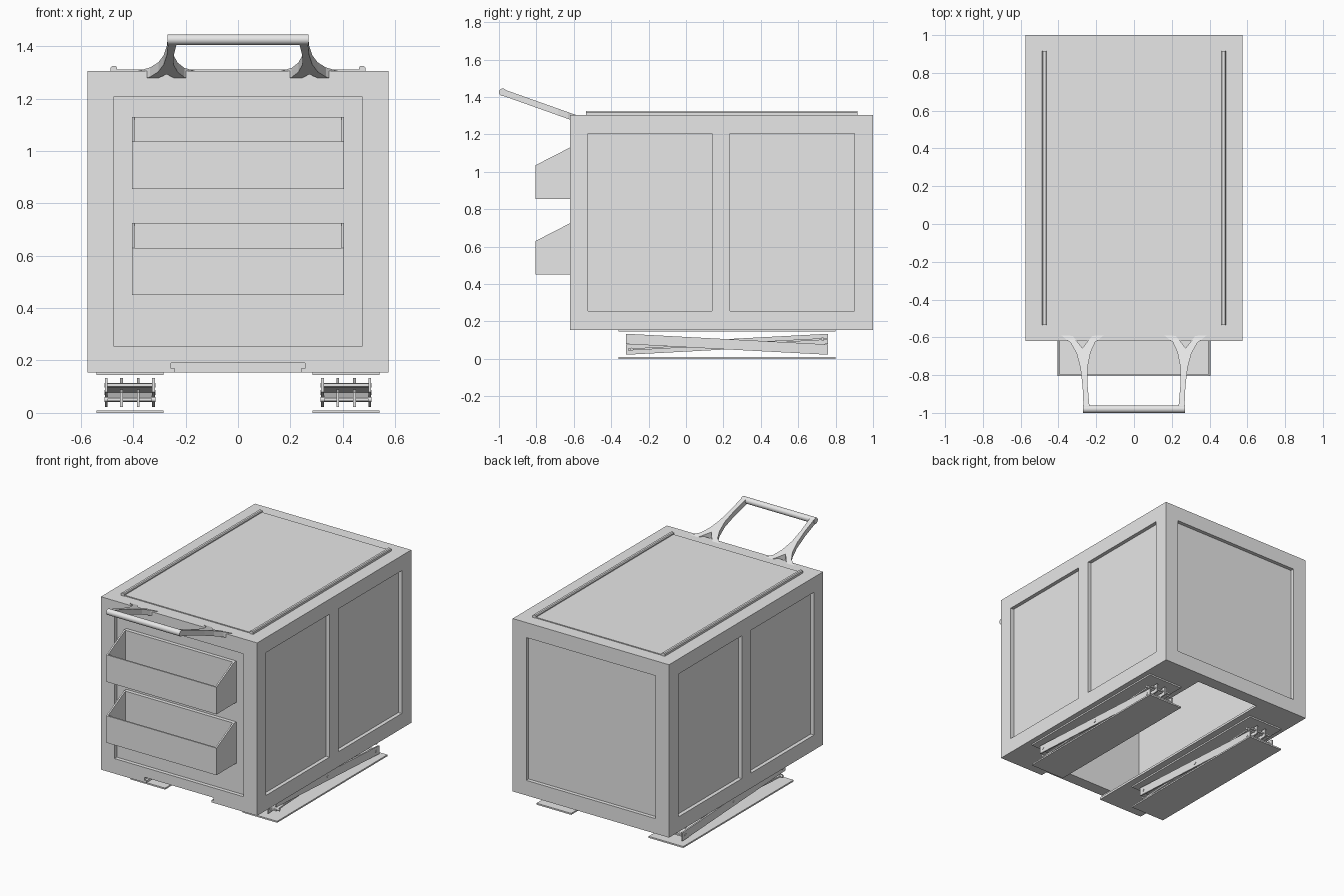
import bpy, bmesh, math
from mathutils import Matrix, Vector

if "Cube" in bpy.data.objects:
    bpy.data.objects.remove(bpy.data.objects["Cube"])

grey = bpy.data.materials.new("plain_grey")
grey.diffuse_color = (0.8, 0.8, 0.8, 1)
grey.use_nodes = True
grey.node_tree.nodes["Principled BSDF"].inputs["Base Color"].default_value = grey.diffuse_color


def prism(bm, base, offset):
    """Extrude a polygon of 3D points along an offset vector."""
    off = Vector(offset)
    a = [bm.verts.new(p) for p in base]
    b = [bm.verts.new(Vector(p) + off) for p in base]
    n = len(a)
    faces = [bm.faces.new(a), bm.faces.new(b[::-1])]
    for i in range(n):
        faces.append(bm.faces.new((a[i], b[i], b[(i + 1) % n], a[(i + 1) % n])))
    bmesh.ops.recalc_face_normals(bm, faces=faces)


def box(bm, x0, x1, y0, y1, z0, z1):
    prism(bm, [(x0, y0, z0), (x1, y0, z0), (x1, y1, z0), (x0, y1, z0)], (0, 0, z1 - z0))


def side_prism(bm, pts, x0, x1):
    """Extrude a (y, z) profile from x0 to x1."""
    prism(bm, [(x0, y, z) for y, z in pts], (x1 - x0, 0, 0))


def rod(bm, x0, x1, y, z, r, seg):
    m = Matrix.Translation(((x0 + x1) / 2, y, z)) @ Matrix.Rotation(math.pi / 2, 4, 'Y')
    bmesh.ops.create_cone(bm, cap_ends=True, segments=seg, radius1=r, radius2=r,
                          depth=x1 - x0, matrix=m)


def finish(name, bm, smooth=False):
    me = bpy.data.meshes.new(name)
    bm.to_mesh(me)
    bm.free()
    me.materials.append(grey)
    ob = bpy.data.objects.new(name, me)
    bpy.context.collection.objects.link(ob)
    if smooth:
        me.shade_smooth()
        me.set_sharp_from_angle(angle=math.radians(35))
    return ob


# Cabinet body: hollow box with recessed panels, open floor and front notch
bm = bmesh.new()
box(bm, -0.575, 0.575, -0.62, 1.0, 0.155, 1.305)
body = finish("cabinet_body", bm)

D = 0.025  # panel recess depth
panels = [(-0.475, 0.475, -0.7, -0.62 + D), (-0.475, 0.475, 1 - D, 1.1)]
for y0, y1 in ((-0.525, 0.14), (0.235, 0.90)):
    panels += [(0.575 - D, 0.7, y0, y1), (-0.7, -0.575 + D, y0, y1)]
cuts = [
    [p + (0.255, 1.205) for p in panels],
    [(-0.495, 0.495, -0.54, 0.92, 0.17, 1.225)],     # inside
    [(-0.24, 0.24, -0.7, 0.918, 0.1, 0.18)],         # floor opening
    [(-0.255, 0.255, -0.7, -0.5, 0.17, 0.19)],       # front notch
]
cutters = []
for i, group in enumerate(cuts):
    bm = bmesh.new()
    for b in group:
        box(bm, *b)
    c = finish("cutter_%d" % i, bm)
    c.hide_render = True
    cutters.append(c)
    mod = body.modifiers.new("cut", 'BOOLEAN')
    mod.operation = 'DIFFERENCE'
    mod.solver = 'EXACT'
    mod.object = c
dg = bpy.context.evaluated_depsgraph_get()
cut_mesh = bpy.data.meshes.new_from_object(body.evaluated_get(dg))
body.modifiers.clear()
body.data = cut_mesh
for c in cutters:
    bpy.data.objects.remove(c)

# Lid plate with a low rail along each long side
bm = bmesh.new()
box(bm, -0.465, 0.465, -0.53, 0.915, 1.30, 1.311)
finish("lid_plate", bm)
for s, n in ((1, "right"), (-1, "left")):
    bm = bmesh.new()
    prof = [(0.486, 1.30), (0.486, 1.318), (0.481, 1.324), (0.467, 1.324), (0.462, 1.318), (0.462, 1.30)]
    prism(bm, [(s * x, -0.535, z) for x, z in prof], (0, 1.452, 0))
    finish(n + "_lid_rail", bm)

# Open front bins
T = 0.01
YB, YF = -0.595, -0.805
for z, n in ((0.855, "upper"), (0.45, "lower")):
    bm = bmesh.new()
    zf, zb = z + 0.18, z + 0.275
    for x0, x1 in ((-0.405, -0.405 + T), (0.405 - T, 0.405)):
        side_prism(bm, [(YF, z), (YB, z), (YB, zb), (-0.62, zb), (YF, zf)], x0, x1)
    box(bm, -0.4, 0.4, YF, YF + T, z, zf)
    box(bm, -0.4, 0.4, YF + T, YB, z, z + T)
    box(bm, -0.4, 0.4, -0.62, YB, z, zb)
    finish(n + "_bin", bm)

# Push handle: round bar and two flared, forked arms in a sloping plane
bm = bmesh.new()
rod(bm, -0.27, 0.27, -0.98, 1.425, 0.02, 24)
finish("handle_bar", bm, True)
arm = [(0.267, -0.975), (0.272, -0.86), (0.284, -0.76), (0.304, -0.685), (0.335, -0.63), (0.385, -0.59),
       (0.325, -0.592), (0.302, -0.62), (0.273, -0.657), (0.245, -0.62), (0.22, -0.592),
       (0.16, -0.59), (0.205, -0.625), (0.23, -0.68), (0.246, -0.76), (0.245, -0.86), (0.235, -0.975)]
for s, n in ((1, "right"), (-1, "left")):
    bm = bmesh.new()
    prism(bm, [(s * x, y, 1.272 + 0.355 * (-0.6 - y)) for x, y in arm], (0, 0, 0.036))
    finish(n + "_handle_arm", bm)

# Scissor lifts: two plates, crossing arms and pins
Y0, Y1 = -0.32, 0.76
H = 0.0275  # half arm height
for s, n in ((1, "right"), (-1, "left")):
    cx = s * 0.4125
    for z, m in ((0.0, "foot"), (0.145, "top")):
        bm = bmesh.new()
        box(bm, cx - 0.1275, cx + 0.1275, -0.36, 0.80, z, z + 0.01)
        finish("%s_lift_%s_plate" % (n, m), bm)
    for m, za, zb, w in (("outer", 0.1065, 0.0495, 0.09), ("inner", 0.0495, 0.1065, 0.032)):
        bm = bmesh.new()
        for t in (-1, 1):
            x = cx + t * w
            side_prism(bm, [(Y0, za - H), (Y1, zb - H), (Y1, zb + H), (Y0, za + H)], x - 0.005, x + 0.005)
        # cross web tying the arm plates together
        side_prism(bm, [(Y0 + 0.01, za - 0.005), (Y1 - 0.01, zb - 0.005),
                        (Y1 - 0.01, zb + 0.005), (Y0 + 0.01, za + 0.005)], cx - 0.085, cx + 0.085)
        finish("%s_lift_%s_arms" % (n, m), bm)
    bm = bmesh.new()
    for y, z in ((Y0 + 0.03, 0.105), (Y0 + 0.03, 0.051), ((Y0 + Y1) / 2, 0.078),
                 (Y1 - 0.03, 0.105), (Y1 - 0.03, 0.051)):
        rod(bm, cx - 0.098, cx + 0.098, y, z, 0.009, 12)
    finish(n + "_lift_pins", bm, True)
